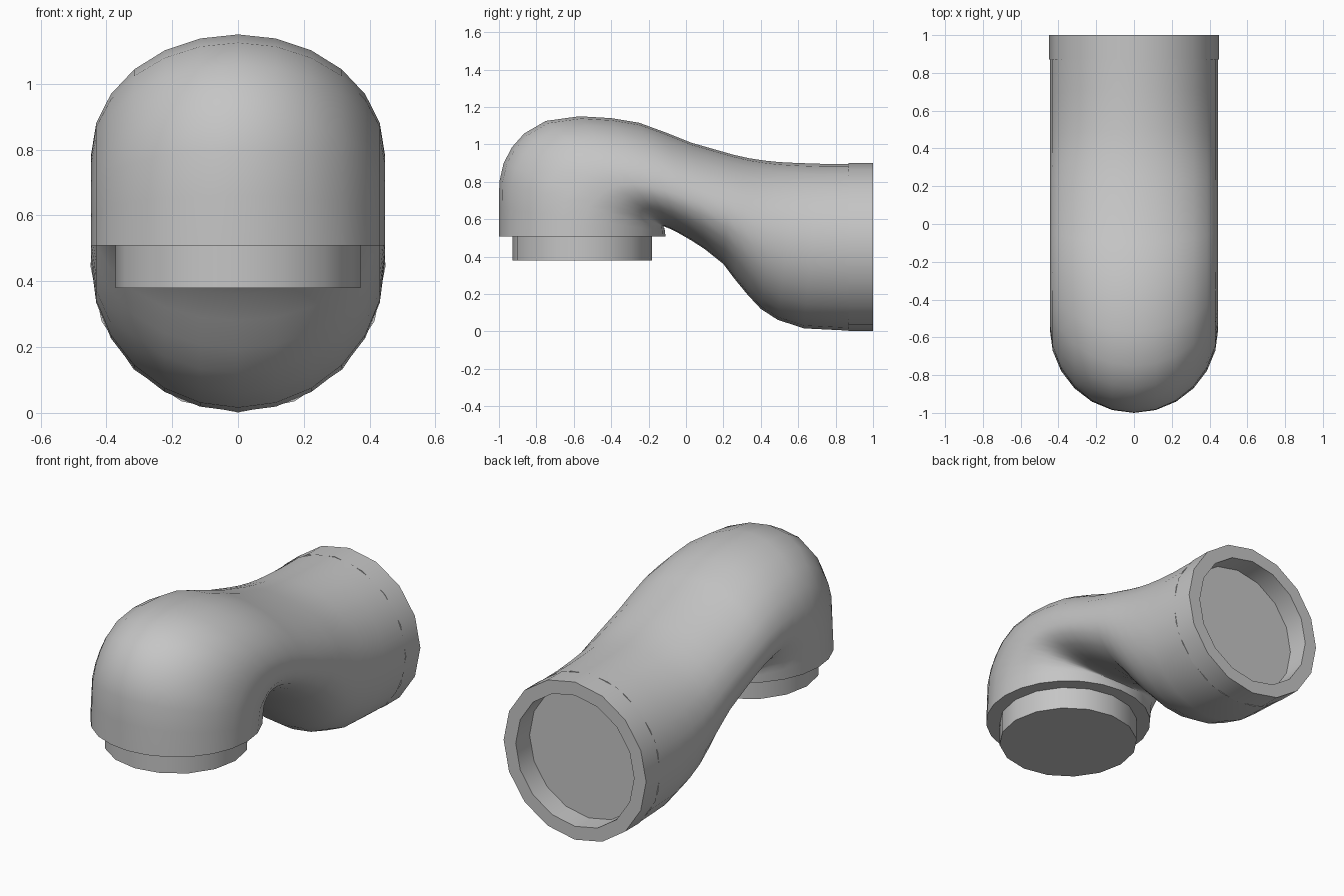
import bpy, bmesh
from math import sin, cos, pi, radians
from mathutils import Vector

cube = bpy.data.objects.get("Cube")
if cube:
    bpy.data.objects.remove(cube, do_unlink=True)

RADIUS = 0.446
PLUG_RADIUS = 0.373
GREY = (0.56, 0.56, 0.56, 1)

grey = bpy.data.materials.new("pipe grey")
grey.use_nodes = True
grey.diffuse_color = GREY
grey.node_tree.nodes["Principled BSDF"].inputs["Base Color"].default_value = GREY


def loft(name, sections, sides):
    """Skin rings given as (outer yz, inner yz, half width, widest point from outer to inner)."""
    bm = bmesh.new()
    rings = []
    for outer, inner, width, widest in sections:
        a, b = Vector((0, *outer)), Vector((0, *inner))
        mid = a.lerp(b, widest)
        ring = []
        for i in range(sides):
            t = 2 * pi * i / sides
            reach = (a if cos(t) > 0 else b) - mid
            ring.append(bm.verts.new(mid + reach * abs(cos(t)) + Vector((width * sin(t), 0, 0))))
        rings.append(ring)
    for r, s in zip(rings, rings[1:]):
        for i in range(sides):
            j = (i + 1) % sides
            bm.faces.new((r[i], r[j], s[j], s[i]))
    bm.faces.new(rings[0])
    bm.faces.new(rings[-1])
    bmesh.ops.recalc_face_normals(bm, faces=bm.faces)
    mesh = bpy.data.meshes.new(name)
    bm.to_mesh(mesh)
    bm.free()
    obj = bpy.data.objects.new(name, mesh)
    mesh.materials.append(grey)
    bpy.context.collection.objects.link(obj)
    bpy.ops.object.select_all(action='DESELECT')
    obj.select_set(True)
    bpy.context.view_layer.objects.active = obj
    bpy.ops.object.shade_smooth_by_angle(angle=radians(45))


# Swept body: outer bend, inner bend and widest point of each section
bends = [
    ((-1.0, .508), (-.11, .508), .5),
    ((-1.0, .66), (-.112, .535), .52),
    ((-.998, .8), (-.115, .55), .54),
    ((-.975, .9), (-.118, .555), .57),
    ((-.93, .985), (-.12, .558), .59),
    ((-.865, 1.058), (-.12, .56), .6),
    ((-.75, 1.125), (-.115, .56), .61),
    ((-.57, 1.15), (-.105, .556), .61),
    ((-.4, 1.14), (-.08, .546), .61),
    ((-.25, 1.115), (-.03, .52), .6),
    ((-.1, 1.06), (.03, .485), .58),
    ((.03, 1.008), (.1, .44), .56),
    ((.25, .945), (.2, .36), .54),
    ((.34, .925), (.26, .28), .52),
    ((.42, .913), (.33, .195), .51),
    ((.5, .905), (.4, .12), .5),
    ((.6, .9), (.49, .062), .5),
    ((.72, .896), (.63, .016), .5),
    ((.87, .896), (.87, .004), .5),
]
loft("pipe_body", [(a, b, RADIUS, w) for a, b, w in bends], 24)


# Rear collar with a recessed socket
def upright(y, r):
    return ((y, .45 + r), (y, .45 - r), r, .5)


loft("rear_socket_collar", [upright(.87, .449), upright(1, .449),
                            upright(1, PLUG_RADIUS), upright(.875, PLUG_RADIUS)], 16)


# Plug under the front opening
def level(z, r):
    return ((-.555 - r, z), (-.555 + r, z), r, .5)


loft("front_plug", [level(.52, PLUG_RADIUS), level(.38, PLUG_RADIUS)], 16)
